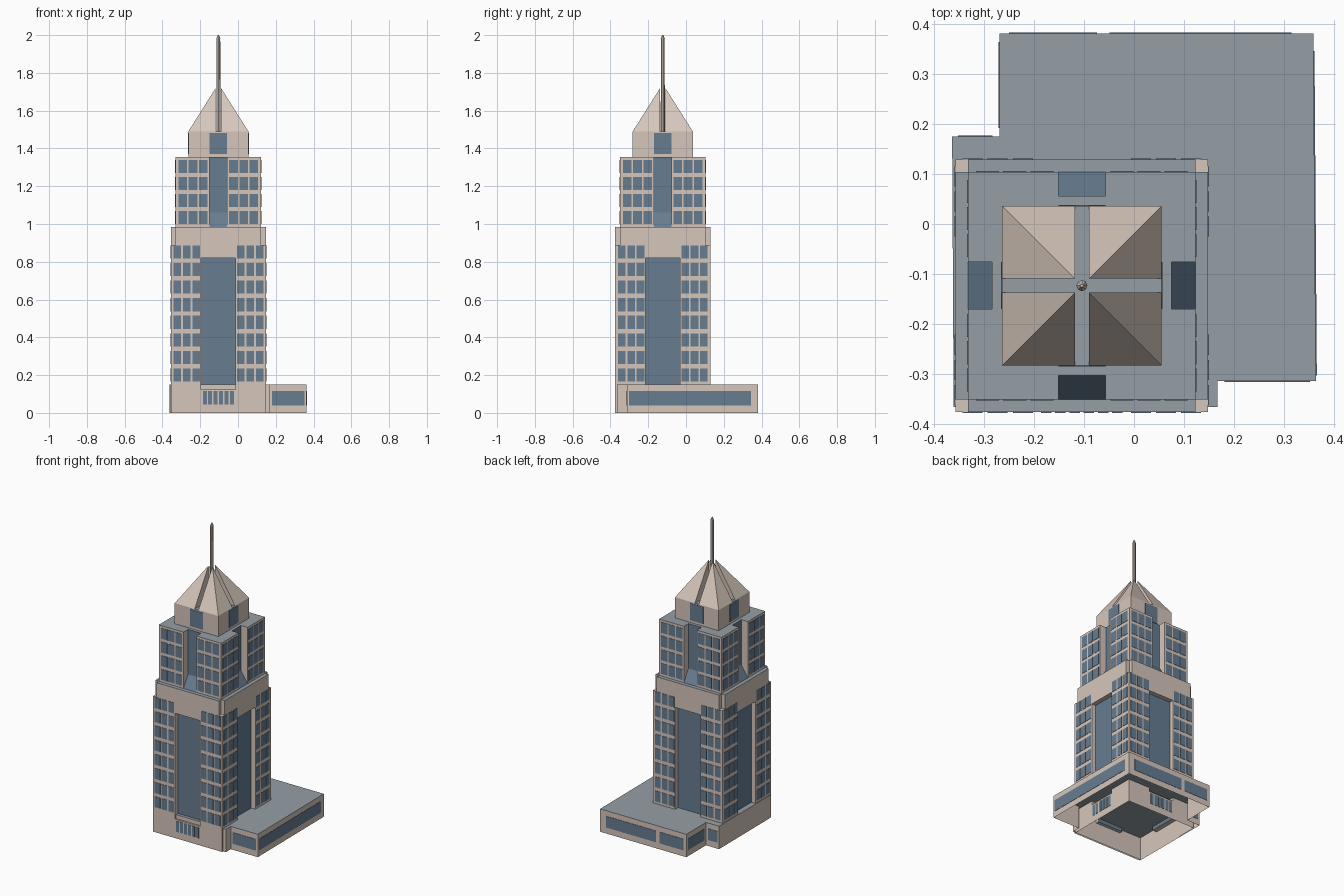
import bpy
from mathutils import Vector, Matrix
from math import pi

cube = bpy.data.objects.get("Cube")
if cube:
    bpy.data.objects.remove(cube, do_unlink=True)


def material(name, rgb):
    m = bpy.data.materials.new(name)
    m.use_nodes = True
    m.diffuse_color = (*rgb, 1)
    bsdf = m.node_tree.nodes["Principled BSDF"]
    bsdf.inputs["Base Color"].default_value = (*rgb, 1)
    bsdf.inputs["Roughness"].default_value = 0.8
    return m


STONE, GLASS, ROOF = 0, 1, 2
MATS = [material("warm_stone", (0.67, 0.57, 0.50)),
        material("blue_glass", (0.137, 0.205, 0.285)),
        material("grey_roof", (0.30, 0.345, 0.38))]
CENTRE = Vector((-0.104, -0.123, 0))


class Part:
    """Collects coloured polygons and turns them into one object."""

    def __init__(self, name):
        self.name, self.verts, self.faces, self.mats = name, [], [], []
        self.matrix = Matrix.Identity(4)

    def face(self, points, mat=STONE):
        start = len(self.verts)
        self.verts += [self.matrix @ Vector(p) for p in points]
        self.faces.append(range(start, len(self.verts)))
        self.mats.append(mat)

    def panel(self, u0, u1, z0, z1, y, mat=STONE):
        self.face([(u0, y, z0), (u1, y, z0), (u1, y, z1), (u0, y, z1)], mat)

    def flat(self, u0, u1, y0, y1, z, mat=STONE):
        self.face([(u0, y0, z), (u1, y0, z), (u1, y1, z), (u0, y1, z)], mat)

    def cheek(self, u, y0, y1, z0, z1, mat=STONE):
        self.face([(u, y0, z0), (u, y1, z0), (u, y1, z1), (u, y0, z1)], mat)

    def plate(self, u0, u1, z0, z1, y, thick=0.002):
        """Thin glass pane standing just proud of a wall."""
        f = y - thick
        self.panel(u0, u1, z0, z1, f, GLASS)
        for u in (u0, u1):
            self.cheek(u, f, y, z0, z1, GLASS)
        for z in (z0, z1):
            self.flat(u0, u1, f, y, z, GLASS)

    def sides(self):
        """Step through the four sides of the tower."""
        for k in range(4):
            self.matrix = Matrix.Translation(CENTRE) @ Matrix.Rotation(k * pi / 2, 4, 'Z')
            yield k

    def build(self):
        me = bpy.data.meshes.new(self.name)
        me.from_pydata(self.verts, [], [list(f) for f in self.faces])
        for m in MATS:
            me.materials.append(m)
        for p, i in zip(me.polygons, self.mats):
            p.material_index = i
        ob = bpy.data.objects.new(self.name, me)
        bpy.context.collection.objects.link(ob)
        return ob


def window_grid(part, start, pitch, width, z0, rise, rows, y):
    """Three columns of panes on both sides of the middle."""
    for row in range(rows):
        z = z0 + row * rise
        for col in range(3):
            u = start + col * pitch
            part.plate(u, u + width, z, z + 0.07, y)
            part.plate(-u - width, -u, z, z + 0.07, y)


# Heights and half widths of the tiers
H, T, L = 0.252, 0.227, 0.159
BAY, NOTCH, DEEP, SLOT = 0.092, 0.047, 0.048, 0.014
SHOULDER, CROWN, TIER, EAVES, PEAK = 0.89, 0.985, 1.355, 1.49, 1.72

# Lower shaft with glazed bays and a crown with cut corners
shaft = Part("lower_shaft")
panes = Part("lower_windows")
for _ in shaft.sides():
    y, inner = -H, -H + 0.03
    shaft.panel(-H, -BAY, 0, SHOULDER, y)
    shaft.panel(BAY, H, 0, SHOULDER, y)
    shaft.panel(-BAY, BAY, 0, 0.125, y)
    shaft.panel(-BAY, BAY, 0.82, SHOULDER, y)
    shaft.panel(-T, T, SHOULDER, CROWN, y)
    shaft.panel(-BAY, BAY, 0.125, 0.82, inner, GLASS)
    for z in (0.125, 0.82):
        shaft.flat(-BAY, BAY, y, inner, z)
    for u in (-BAY, BAY):
        shaft.cheek(u, y, inner, 0.125, 0.82)
    for u in (-T, T):
        shaft.cheek(u, y, -T, SHOULDER, CROWN)
    shaft.flat(-H, -T, y, -T, SHOULDER)
    shaft.flat(-T, T, y, -T, CROWN, ROOF)
for _ in panes.sides():
    window_grid(panes, 0.098, 0.05, 0.04, 0.165, 0.0932, 8, -H)
    # Row of narrow entrance windows at street level
    for i in range(6):
        u = -0.082 + i * 0.0285
        panes.plate(u, u + 0.021, 0.045, 0.115, -H)
shaft.build()
panes.build()

# Upper shaft with a deep notch in the middle of each side
upper = Part("upper_shaft")
panes = Part("upper_windows")
for _ in upper.sides():
    y, inner = -T, -T + DEEP
    upper.panel(-T, -NOTCH, CROWN, TIER, y)
    upper.panel(NOTCH, T, CROWN, TIER, y)
    upper.panel(-NOTCH, NOTCH, 1.06, TIER, inner, GLASS)
    upper.face([(-NOTCH, y, CROWN), (NOTCH, y, CROWN),
                (NOTCH, inner, 1.06), (-NOTCH, inner, 1.06)], GLASS)
    for u in (-NOTCH, NOTCH):
        upper.cheek(u, y, inner, CROWN, TIER)
    upper.flat(-T, -NOTCH, y, inner, TIER, ROOF)
    upper.flat(NOTCH, T - DEEP, y, inner, TIER, ROOF)
upper.flat(DEEP - T, T - DEEP, DEEP - T, T - DEEP, TIER, ROOF)
for _ in panes.sides():
    window_grid(panes, 0.057, 0.054, 0.046, 1.0, 0.09, 4, -T)
upper.build()
panes.build()

# Lantern storey
lantern = Part("lantern")
for _ in lantern.sides():
    lantern.panel(-L, L, TIER, EAVES, -L)
    lantern.plate(-NOTCH, NOTCH, 1.37, 1.482, -L)
lantern.flat(-L, L, -L, L, EAVES, ROOF)
lantern.build()

# Pyramid roof split into four quarters by crossing slots
roof = Part("split_pyramid_roof")
for _ in roof.sides():
    apex, root = (SLOT, -SLOT, PEAK), (SLOT, -SLOT, EAVES)
    front, corner, side = (SLOT, -L, EAVES), (L, -L, EAVES), (L, -SLOT, EAVES)
    for a, b in ((front, corner), (corner, side), (side, root), (root, front)):
        roof.face([a, b, apex])
roof.build()

# Spire with a pointed tip
for name, r2, z0, z1 in (("spire", 0.010, EAVES, 1.98), ("spire_tip", 0.003, 1.98, 2.0)):
    bpy.ops.mesh.primitive_cone_add(vertices=8, radius1=0.011, radius2=r2, depth=z1 - z0,
                                    location=CENTRE + Vector((0, 0, (z0 + z1) / 2)))
    bpy.context.object.name = name
    bpy.context.object.data.materials.append(MATS[STONE])

# Podium: open below, with a grey roof and ribbon windows
outline = [(-0.36, -0.365), (0.167, -0.365), (0.167, -0.313), (0.363, -0.313),
           (0.358, 0.38), (-0.268, 0.38), (-0.268, 0.175), (-0.363, 0.175)]
# Window spans along each wall, as fractions of its length
ribbons = {2: [(0.07, 0.94)], 3: [(0.015, 0.95)], 4: [(0.07, 0.65), (0.69, 0.97)],
           5: [(0.08, 0.92)], 6: [(0.15, 0.88)]}
podium = Part("podium")
glazing = Part("podium_windows")
for i, a in enumerate(outline):
    a, b = Vector((*a, 0)), Vector((*outline[(i + 1) % len(outline)], 0))
    along = (b - a).normalized()
    frame = Matrix.Translation(a) @ Matrix.Rotation(
        Vector((1, 0)).angle_signed(along.xy) * -1, 4, 'Z')
    length = (b - a).length
    podium.matrix = glazing.matrix = frame
    podium.panel(0, length, 0, 0.15, 0)
    for t0, t1 in ribbons.get(i, []):
        glazing.plate(t0 * length, t1 * length, 0.04, 0.115, 0)
podium.matrix = Matrix.Identity(4)
podium.face([(x, y, 0.15) for x, y in outline], ROOF)
podium.build()
glazing.build()
